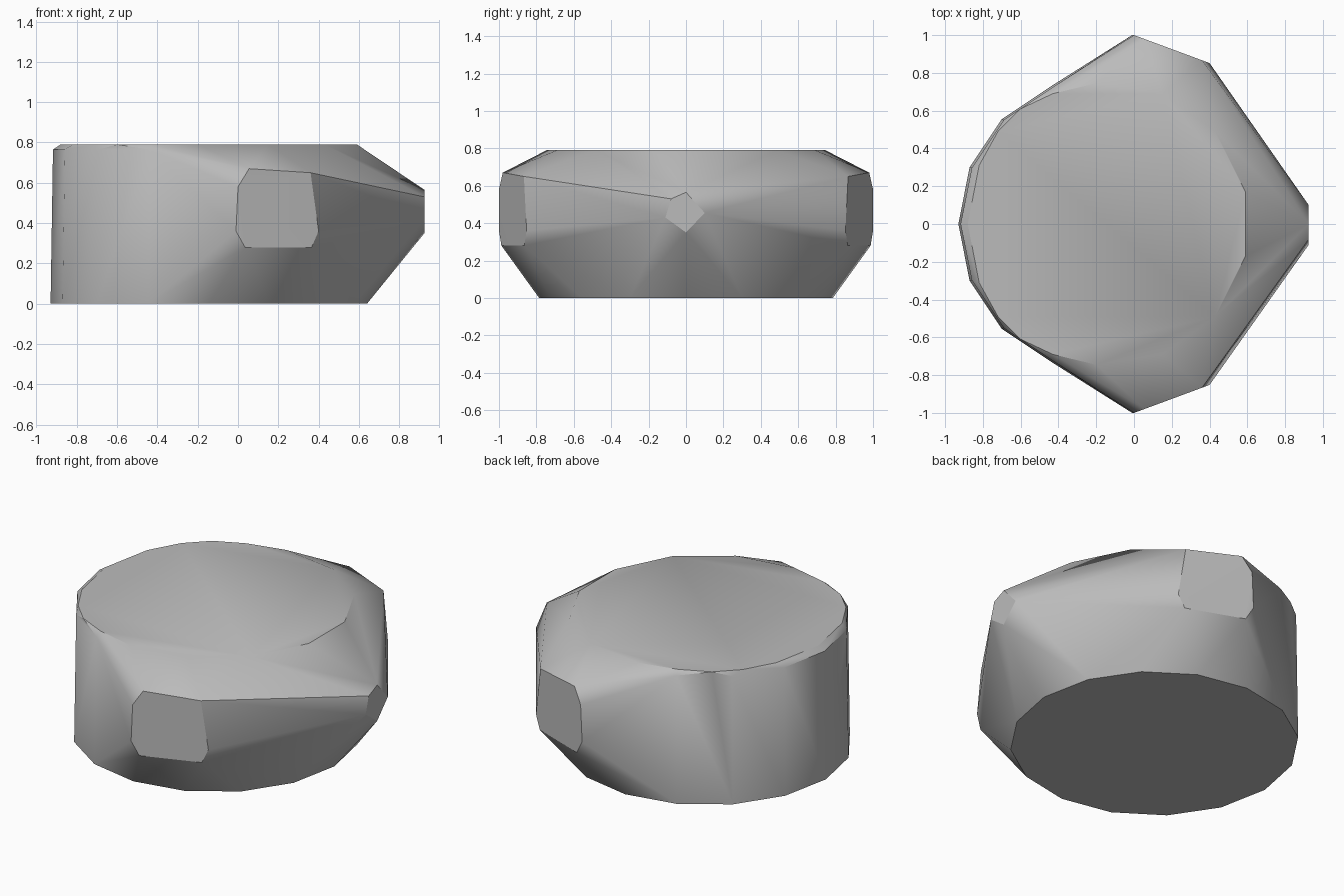
import bpy
import bmesh
from math import cos, sin, radians

cube = bpy.data.objects.get("Cube")
if cube:
    bpy.data.objects.remove(cube, do_unlink=True)


def make_material(name, value):
    mat = bpy.data.materials.new(name)
    mat.use_nodes = True
    colour = (value, value, value, 1.0)
    mat.diffuse_color = colour
    mat.node_tree.nodes["Principled BSDF"].inputs["Base Color"].default_value = colour
    return mat


def mirrored(points):
    """Return the points together with their copies across y = 0."""
    return points + [(x, -y, z) for x, y, z in points if y]


def ring(centre_x, radius, z, start, end, steps):
    """Points on an arc, angles in degrees."""
    angles = [start + (end - start) * i / steps for i in range(steps + 1)]
    return [(centre_x + radius * cos(radians(a)), radius * sin(radians(a)), z)
            for a in angles]


# Round base
base = ring(-0.145, 0.785, 0.0, 0, 337.5, 15)

# Upright left wall, ending in a shoulder just under the top
shoulder = ring(-0.14, 0.778, 0.765, 112.5, 247.5, 6)

# Flat top, slightly irregular
top = mirrored([(x, y, 0.79) for x, y in (
    (0.59, 0.17), (0.43, 0.49), (0.15, 0.69), (-0.2, 0.745), (-0.43, 0.69),
    (-0.6, 0.61), (-0.72, 0.49), (-0.82, 0.31), (-0.88, 0.0))])

# Upright slanted flats at the front and back
side_flats = mirrored([(x, 1.0 - 0.37 * max(x, 0), z) for x, z in (
    (0.0, 0.58), (-0.01, 0.36), (0.035, 0.28), (0.365, 0.28),
    (0.4, 0.36), (0.36, 0.65), (0.055, 0.67))])

# Small five-sided flat at the right-hand tip
tip_flat = [(0.925, y, z) for y, z in (
    (0.0, 0.565), (0.1, 0.455), (0.0, 0.35), (-0.11, 0.43), (-0.08, 0.53))]

# Wrap all the outlines in one convex skin
bm = bmesh.new()
for point in base + shoulder + top + side_flats + tip_flat:
    bm.verts.new(point)
hull = bmesh.ops.convex_hull(bm, input=bm.verts[:])
loose = {v for v in hull["geom_interior"] + hull["geom_unused"]
         if isinstance(v, bmesh.types.BMVert)}
bmesh.ops.delete(bm, geom=list(loose), context='VERTS')
bmesh.ops.dissolve_limit(bm, angle_limit=radians(1), verts=bm.verts[:], edges=bm.edges[:])
bmesh.ops.recalc_face_normals(bm, faces=bm.faces[:])

mesh = bpy.data.meshes.new("faceted_stone")
bm.to_mesh(mesh)
bm.free()
stone = bpy.data.objects.new("faceted_stone", mesh)
bpy.context.collection.objects.link(stone)
mesh.materials.append(make_material("stone_grey", 0.5))

# Soft shading across gentle bends, crisp edges elsewhere
bpy.ops.object.select_all(action='DESELECT')
stone.select_set(True)
bpy.context.view_layer.objects.active = stone
bpy.ops.object.shade_smooth_by_angle(angle=radians(30))
